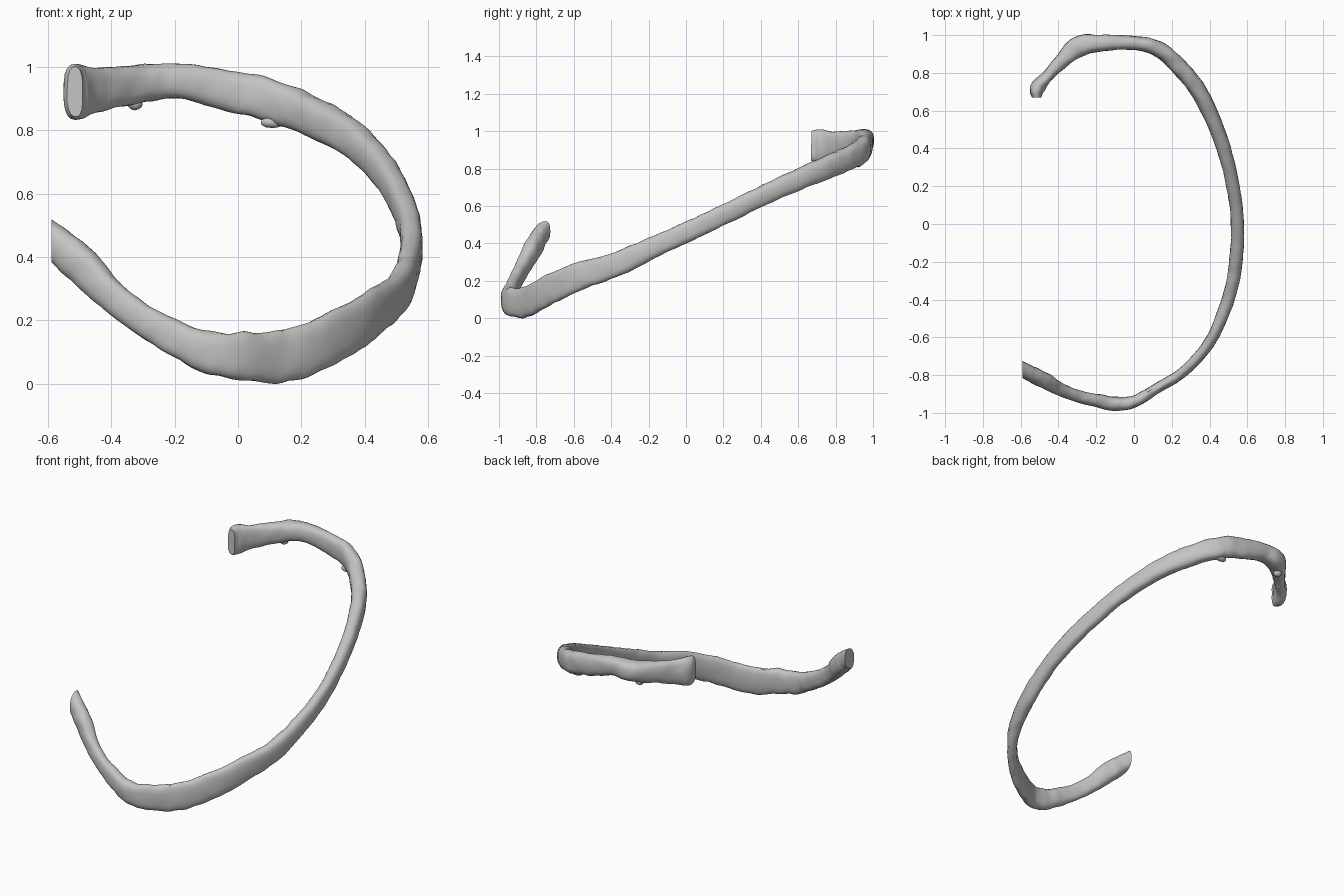
import bpy, bmesh, math
from mathutils import Vector, noise

cube = bpy.data.objects.get("Cube")
if cube:
    bpy.data.objects.remove(cube, do_unlink=True)

bone = bpy.data.materials.new("pale grey bone")
bone.use_nodes = True
colour = (0.55, 0.55, 0.55, 1)
bone.diffuse_color = colour
bone.node_tree.nodes["Principled BSDF"].inputs["Base Color"].default_value = colour

# Stations along the shaft: x, y, z, blade height, thickness
STATIONS = [
    (-.515, .67, .92, .16, .05), (-.51, .72, .92, .175, .08), (-.46, .78, .925, .15, .06),
    (-.39, .855, .935, .13, .075), (-.29, .94, .95, .12, .11), (-.18, .958, .955, .112, .088),
    (0, .957, .92, .13, .075), (.13, .925, .885, .13, .085), (.25, .82, .835, .125, .09),
    (.37, .655, .765, .115, .085), (.475, .40, .65, .105, .075), (.54, .1, .505, .105, .07),
    (.545, -.13, .40, .11, .07), (.51, -.36, .295, .125, .07), (.41, -.61, .21, .15, .06),
    (.27, -.775, .13, .165, .055), (.13, -.865, .085, .165, .055), (0, -.94, .087, .15, .065),
    (-.1, -.952, .1, .13, .075), (-.2, -.935, .145, .11, .07), (-.3, -.91, .2, .1, .065),
    (-.4, -.87, .277, .098, .07), (-.48, -.825, .36, .115, .085), (-.56, -.785, .43, .11, .08),
    (-.65, -.735, .5, .1, .07)]
STEPS, SIDES = 8, 20


def spline(a, b, c, d, t):
    """Smooth interpolation between b and c."""
    return [0.5 * (2 * q + (r - p) * t + (2 * p - 5 * q + 4 * r - s) * t * t
                   + (3 * q - p - 3 * r + s) * t ** 3) for p, q, r, s in zip(a, b, c, d)]


def resample(pts):
    out = []
    for i in range(len(pts) - 1):
        quad = [pts[max(0, min(len(pts) - 1, i + k))] for k in (-1, 0, 1, 2)]
        out += [spline(*quad, s / STEPS) for s in range(STEPS)]
    return out + [pts[-1]]


def make_object(name, bm):
    bmesh.ops.recalc_face_normals(bm, faces=bm.faces)
    mesh = bpy.data.meshes.new(name)
    bm.to_mesh(mesh)
    bm.free()
    mesh.materials.append(bone)
    ob = bpy.data.objects.new(name, mesh)
    bpy.context.collection.objects.link(ob)
    bpy.ops.object.select_all(action='DESELECT')
    ob.select_set(True)
    bpy.context.view_layer.objects.active = ob
    bpy.ops.object.shade_smooth_by_angle(angle=math.radians(40))
    return ob


# Curved shaft: a flattened oval swept along the stations, with a worn surface
path = resample(STATIONS)
bm = bmesh.new()
rings = []
for i, p in enumerate(path):
    centre = Vector(p[:3])
    tangent = (Vector(path[min(i + 1, len(path) - 1)][:3])
               - Vector(path[max(i - 1, 0)][:3])).normalized()
    side = tangent.cross(Vector((0, 0, 1))).normalized()
    up = side.cross(tangent)
    ring = []
    for k in range(SIDES):
        a = 2 * math.pi * k / SIDES
        c, s = math.cos(a), math.sin(a)
        offset = (side * math.copysign(abs(c) ** 0.8, c) * p[4] / 2
                  + up * math.copysign(abs(s) ** 0.8, s) * p[3] / 2)
        wear = 1 + 0.1 * noise.noise((centre + offset) * 18)
        ring.append(bm.verts.new(centre + offset * wear))
    rings.append(ring)
for r, n in zip(rings, rings[1:]):
    for k in range(SIDES):
        j = (k + 1) % SIDES
        bm.faces.new((r[k], r[j], n[j], n[k]))
bm.faces.new(rings[0])
bm.faces.new(rings[-1])

# Straight cut across the front tip
cut = bmesh.ops.bisect_plane(bm, geom=bm.verts[:] + bm.edges[:] + bm.faces[:],
                             plane_co=(-.59, 0, 0), plane_no=(-1, 0, 0), clear_outer=True)
rim = [e for e in cut["geom_cut"] if isinstance(e, bmesh.types.BMEdge)]
bmesh.ops.holes_fill(bm, edges=rim)
make_object("rib_shaft", bm)

# Small rough spurs on the lower edge of the back
for name, spot, size in (("outer_spur", (-.325, .92, .885), (.025, .025, .022)),
                         ("inner_spur", (.11, .92, .825), (.04, .02, .018))):
    bm = bmesh.new()
    bmesh.ops.create_icosphere(bm, subdivisions=2, radius=1)
    for v in bm.verts:
        v.co = Vector(spot) + Vector([a * b for a, b in zip(v.co, size)])
    make_object(name, bm)
